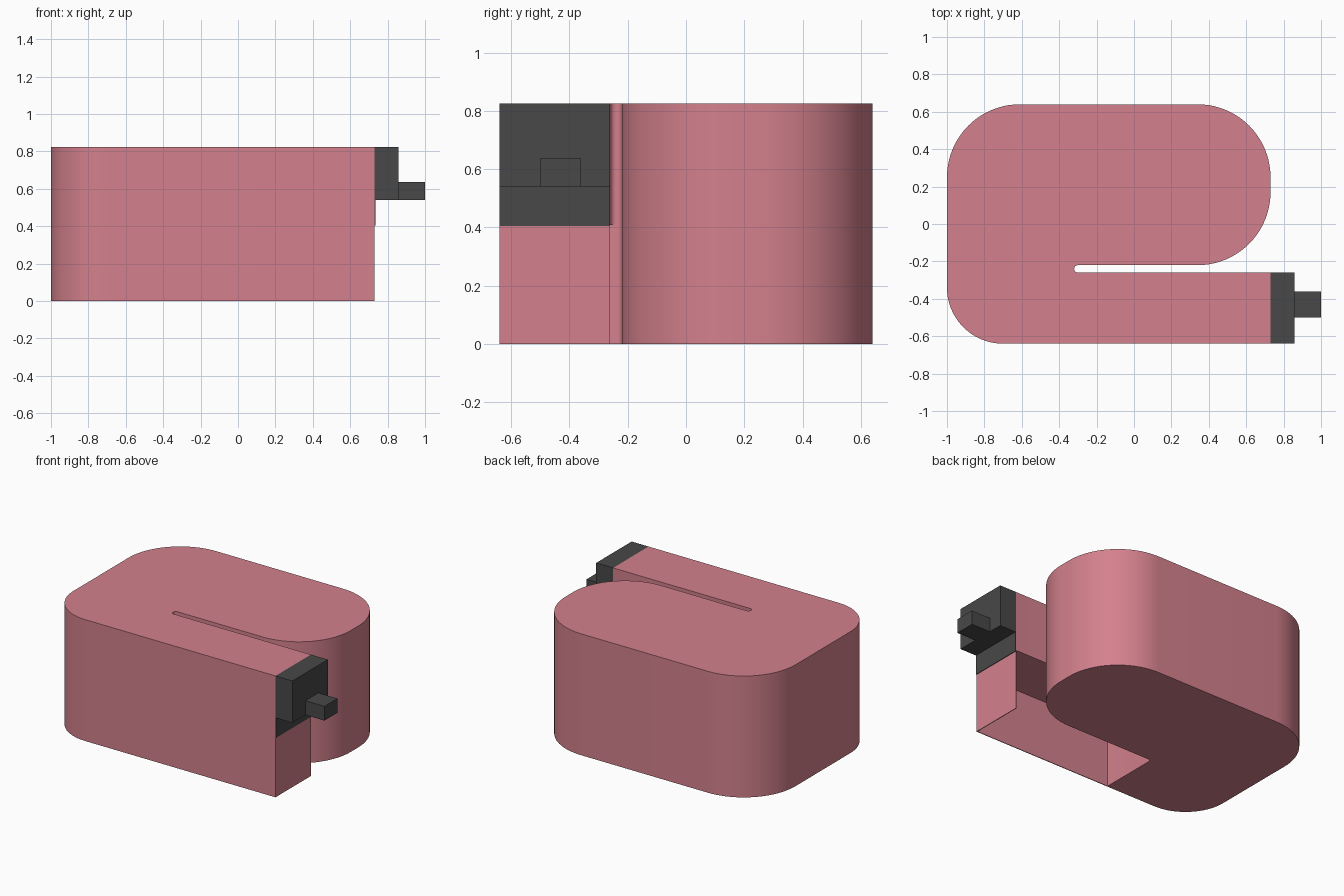
import bpy
import bmesh
import math

cube = bpy.data.objects.get("Cube")
if cube:
    bpy.data.objects.remove(cube, do_unlink=True)


def material(name, color):
    mat = bpy.data.materials.new(name)
    mat.use_nodes = True
    mat.diffuse_color = color
    mat.node_tree.nodes["Principled BSDF"].inputs["Base Color"].default_value = color
    return mat


pink = material("dusty pink", (0.658, 0.220, 0.266, 1))
charcoal = material("charcoal", (0.065, 0.065, 0.065, 1))


def finish(name, bm, mat):
    bmesh.ops.recalc_face_normals(bm, faces=bm.faces)
    mesh = bpy.data.meshes.new(name)
    bm.to_mesh(mesh)
    bm.free()
    mesh.materials.append(mat)
    obj = bpy.data.objects.new(name, mesh)
    bpy.context.collection.objects.link(obj)
    return obj


def box(name, low, high, mat):
    bm = bmesh.new()
    bmesh.ops.create_cube(bm, size=1)
    for v in bm.verts:
        v.co = [(a + b) / 2 + c * (b - a) for a, b, c in zip(low, high, v.co)]
    return finish(name, bm, mat)


def arc(cx, cy, r, start, end, steps=20):
    angles = [math.radians(start + (end - start) * i / steps) for i in range(steps + 1)]
    return [(cx + r * math.cos(a), cy + r * math.sin(a)) for a in angles]


FRONT, BACK, TOP = -0.64, 0.64, 0.825
ARM_END, ARM_IN, LOBE_IN, SLOT_END = 0.73, -0.26, -0.22, -0.32
STEP, BLOCK_LOW = 0.41, 0.54

# Folded body outline: rounded lobe, narrow slot and straight front arm
r = 0.39
gap = (LOBE_IN - ARM_IN) / 2
outline = [(ARM_END, FRONT), (ARM_END, ARM_IN)]
outline += arc(SLOT_END + gap, ARM_IN + gap, gap, 270, 90, 8)
outline += arc(ARM_END - r, LOBE_IN + r, r, -90, 0)
outline += arc(ARM_END - r, BACK - r, r, 0, 90)
outline += arc(-1 + r, BACK - r, r, 90, 180)
outline += arc(-0.7, FRONT + 0.3, 0.3, 180, 270)

bm = bmesh.new()
base = bm.faces.new([bm.verts.new((x, y, 0)) for x, y in outline])
extruded = bmesh.ops.extrude_face_region(bm, geom=[base], use_keep_orig=True)
top_verts = [g for g in extruded["geom"] if isinstance(g, bmesh.types.BMVert)]
bmesh.ops.translate(bm, verts=top_verts, vec=(0, 0, TOP))
body = finish("body", bm, pink)

# Hollow under the arm, leaving a thin front wall and end wall
skin = 0.005
cutter = box("arm_hollow_cutter", (SLOT_END, FRONT + skin, -0.1),
             (ARM_END - skin, ARM_IN + gap, STEP), pink)
cutter.hide_render = True
hollow = body.modifiers.new("arm hollow", "BOOLEAN")
hollow.operation = "DIFFERENCE"
hollow.solver = "EXACT"
hollow.object = cutter
bpy.context.view_layer.objects.active = body
body.select_set(True)
bpy.ops.object.modifier_apply(modifier=hollow.name)
bpy.data.objects.remove(cutter, do_unlink=True)
bpy.ops.object.shade_smooth_by_angle(angle=math.radians(30))

# Dark fitting on the end of the arm
box("end_plate", (ARM_END, FRONT, STEP - 0.005), (ARM_END + 0.004, ARM_IN, BLOCK_LOW), charcoal)
box("end_block", (ARM_END, FRONT, BLOCK_LOW), (0.857, ARM_IN, TOP), charcoal)
box("end_peg", (0.857, -0.5, BLOCK_LOW), (1, -0.36, 0.637), charcoal)
